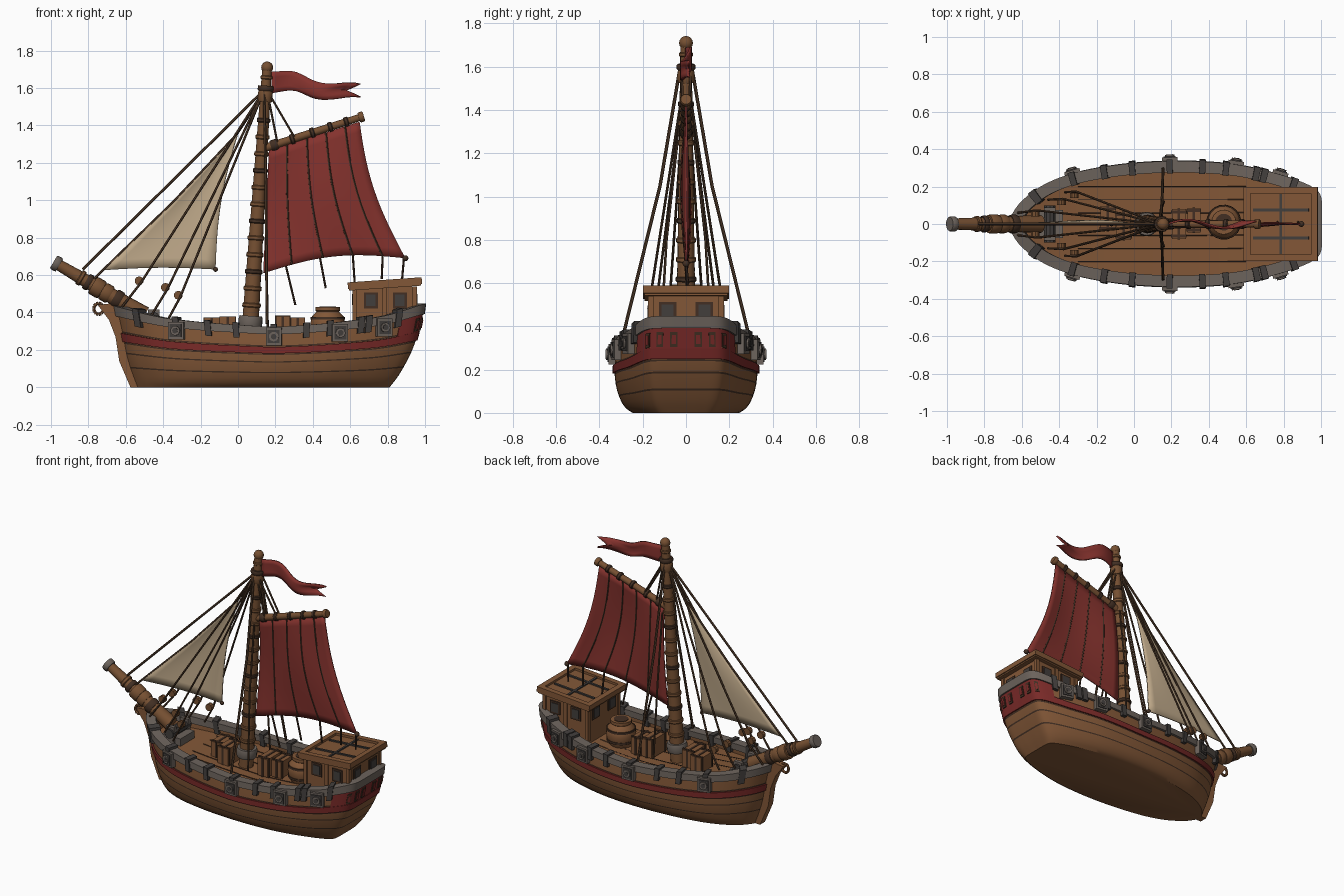
import bpy, bmesh, math
from mathutils import Vector, Matrix

if "Cube" in bpy.data.objects:
    bpy.data.objects.remove(bpy.data.objects["Cube"])

def mat(name, r, g, b):
    m = bpy.data.materials.new(name)
    lin = lambda c: ((c / 255 + 0.055) / 1.055) ** 2.4
    m.diffuse_color = (lin(r), lin(g), lin(b), 1)
    m.use_nodes = True
    m.node_tree.nodes["Principled BSDF"].inputs["Base Color"].default_value = m.diffuse_color
    return m

WOOD, DARK = mat("wood", 130, 87, 55), mat("dark_wood", 66, 47, 35)
SPAR, RED = mat("spar_wood", 118, 80, 50), mat("red_cloth", 132, 50, 45)
PAINT, CREAM = mat("red_paint", 122, 42, 40), mat("cream_cloth", 190, 168, 137)
GREY, IRON = mat("grey_trim", 108, 99, 92), mat("dark_iron", 66, 62, 60)
ROPE = mat("rope", 82, 60, 43)

def finish(name, bm, *mats, angle=35, solid=0):
    bmesh.ops.recalc_face_normals(bm, faces=bm.faces)
    me = bpy.data.meshes.new(name)
    bm.to_mesh(me)
    bm.free()
    for m in mats:
        me.materials.append(m)
    me.shade_smooth()
    me.set_sharp_from_angle(angle=math.radians(angle))
    ob = bpy.data.objects.new(name, me)
    bpy.context.collection.objects.link(ob)
    if solid:
        mod = ob.modifiers.new("thickness", 'SOLIDIFY')
        mod.thickness, mod.offset = solid, 0
    return ob

def interp(tab, x):
    """Smooth interpolation through (x, value) pairs."""
    x = min(max(x, tab[0][0]), tab[-1][0])
    n = len(tab)
    i = max(k for k in range(n - 1) if tab[k][0] <= x)
    slope = lambda a, b: (tab[b][1] - tab[a][1]) / (tab[b][0] - tab[a][0])
    m0, m1 = slope(max(i - 1, 0), i + 1), slope(i, min(i + 2, n - 1))
    h = tab[i + 1][0] - tab[i][0]
    s = (x - tab[i][0]) / h
    return ((2*s**3 - 3*s*s + 1) * tab[i][1] + (s**3 - 2*s*s + s) * h * m0
            + (3*s*s - 2*s**3) * tab[i + 1][1] + (s**3 - s*s) * h * m1)

def box(bm, c, size, rot=None, idx=0):
    M = Matrix.Translation(c) @ (rot or Matrix()) @ Matrix.Diagonal((*size, 1))
    r = bmesh.ops.create_cube(bm, size=1, matrix=M)
    for f in {f for v in r['verts'] for f in v.link_faces}:
        f.material_index = idx

def tube(bm, pts, radii, n=8, idx=0):
    """Round sweep along points; radii is a number or one value per point."""
    pts = [Vector(p) for p in pts]
    if not isinstance(radii, (list, tuple)):
        radii = [radii] * len(pts)
    d = (pts[-1] - pts[0]).normalized()
    a = d.cross(Vector((0.3, 1, 0.2))).normalized()
    b = d.cross(a)
    rings = [[bm.verts.new(p + r * (a * math.cos(k * math.tau / n) + b * math.sin(k * math.tau / n)))
              for k in range(n)] for p, r in zip(pts, radii)]
    fs = [bm.faces.new((A[k], A[(k + 1) % n], B[(k + 1) % n], B[k]))
          for A, B in zip(rings, rings[1:]) for k in range(n)]
    fs += [bm.faces.new(rings[0]), bm.faces.new(rings[-1])]
    for f in fs:
        f.material_index = idx

def ball(bm, c, r, idx=0):
    res = bmesh.ops.create_uvsphere(bm, u_segments=12, v_segments=8, radius=r, matrix=Matrix.Translation(c))
    for f in {f for v in res['verts'] for f in v.link_faces}:
        f.material_index = idx

# Hull shape: plan outline from bow to stern centre, sheer line, side section
PLAN = [(-.64, 0), (-.6, .075), (-.55, .13), (-.45, .2), (-.3, .258), (-.1, .297), (.1, .316), (.3, .32),
        (.5, .308), (.65, .283), (.8, .243), (.9, .207), (.96, .175), (.985, .14), (.99, .075), (.99, 0)]
TX = [(i, p[0]) for i, p in enumerate(PLAN)]
TW = [(i, p[1]) for i, p in enumerate(PLAN)]
SHEER = [(-.66, .43), (-.4, .365), (-.2, .34), (0, .325), (.2, .315), (.4, .325), (.6, .345), (.8, .375), (.99, .435)]
BOW = [(0, -.55), (.35, -.6), (.7, -.63), (1, -.66)]
STERN = [(0, .81), (.15, .86), (.45, .93), (.7, .965), (1, .99)]
SIDE = [(0, .77), (.07, .87), (.2, .95), (.4, 1.01), (.6, 1.03), (.8, 1.02), (1, 1)]
T = len(PLAN) - 1

def hull_pt(t, v, off=0, side=1):
    X = interp(TX, t)
    xb, xs = interp(BOW, v), interp(STERN, v)
    e = .05
    t0, t1 = max(t - e, 0), min(t + e, T)
    d = Vector((interp(TX, t1) - interp(TX, t0), interp(TW, t1) - interp(TW, t0))).normalized()
    x = xb + (X + .64) / 1.63 * (xs - xb) - d.y * off
    y = 0 if t <= 0 or t >= T else max(0, interp(TW, t) * interp(SIDE, v) + d.x * off)
    return Vector((x, side * y, v * interp(SHEER, X)))

def t_at(x):
    return next(k / 50 for k in range(50 * T) if interp(TX, k / 50) >= x)

STEPS = [i * T / 75 for i in range(76)]
LOOP = [(t, 1) for t in STEPS] + [(t, -1) for t in STEPS[-2:0:-1]]

def band(bm, sec, stations=LOOP, closed=True, idx=0):
    """Sweep a (height, offset) section around the hull."""
    rings = [[bm.verts.new(hull_pt(t, v, o, s)) for v, o in sec] for t, s in stations]
    m = len(sec)
    for A, B in zip(rings, rings[1:] + (rings[:1] if closed else [])):
        for k in range(m):
            bm.faces.new((A[k], A[(k + 1) % m], B[(k + 1) % m], B[k])).material_index = idx
    if not closed:
        bm.faces.new(rings[0]).material_index = idx
        bm.faces.new(rings[-1]).material_index = idx

def rect(v0, v1, o0, o1):
    return [(v0, o0), (v1, o0), (v1, o1), (v0, o1)]

def patch(bm, t0, t1, sec, idx=0, n=4):
    for s in (1, -1):
        band(bm, sec, [(t0 + (t1 - t0) * i / n, s) for i in range(n + 1)], False, idx)

# Hull with plank seams, bulwark and deck
bm = bmesh.new()
sec = [(v, 0) for v in (0, .04, .08, .15, .24, .26, .34, .42, .44, .53, .55, .57, .69, .71, .85, 1)]
sec += [(1, -.025), (.8, -.025)]
rings = [[bm.verts.new(hull_pt(t, v, o, s)) for v, o in sec] for t, s in LOOP]
N = len(rings)
for i in range(N):
    A, B = rings[i], rings[(i + 1) % N]
    for k in range(len(sec) - 1):
        bm.faces.new((A[k], B[k], B[k + 1], A[k + 1])).material_index = int(k in (4, 7, 10, 12))
bm.faces.new([r[0] for r in rings])
for k in (-1,):
    for i in range(1, 75):
        quad = [rings[i][k], rings[i + 1][k], rings[-i - 1][k], rings[-i][k]]
        bm.faces.new(list(dict.fromkeys(quad)))
    bm.faces.new((rings[0][k], rings[1][k], rings[-1][k]))
finish("hull", bm, WOOD, DARK)

# Deck plank seams
bm = bmesh.new()
for y in (-.2, -.13, -.06, .06, .13, .2):
    xs = [-.3 + i * .1 for i in range(10)]
    for a, b in zip(xs, xs[1:]):
        za, zb = (interp(SHEER, q) * .8 + .001 for q in (a, b))
        tube(bm, [(a, y, za), (b, y, zb)], .003, 4)
finish("deck_seams", bm, DARK)

# Red stripe and stern panel with small ports
bm = bmesh.new()
band(bm, rect(.575, .685, -.005, .009))
patch(bm, 10.7, T, rect(.68, .9, -.005, .006), n=20)
finish("red_stripe", bm, PAINT)
bm = bmesh.new()
for a, b in ((14.05, 14.5), (13.15, 13.6), (12.0, 12.5)):
    patch(bm, a, b, rect(.7, .86, 0, .011), 0)
    patch(bm, a + .1, b - .1, rect(.73, .83, 0, .014), 1)
finish("stern_ports", bm, DARK, PAINT)

# Cap rail with clamps
bm = bmesh.new()
band(bm, rect(.9, 1.03, -.045, .016))
finish("cap_rail", bm, GREY)
bm = bmesh.new()
for x in (-.52, -.32, -.15, 0, .2, .37, .5, .66, .7, .86):
    t = t_at(x)
    w = .016 / (interp(TX, t + .5) - interp(TX, t - .5))
    patch(bm, t - w, t + w, rect(.82, 1.07, -.05, .024))
finish("rail_clamps", bm, IRON)

# Square side ports with round muzzles
bm = bmesh.new()
for x in (-.32, .2, .55, .785):
    for s in (1, -1):
        t = t_at(x)
        p = hull_pt(t, .86, .012, s)
        d = hull_pt(t, .86, .1, s) - hull_pt(t, .86, 0, s)
        d.normalize()
        R = Matrix.Rotation(math.atan2(d.y, d.x), 4, 'Z')
        box(bm, p, (.04, .085, .095), R)
        box(bm, p + d * .018, (.016, .064, .07), R, 1)
        tube(bm, [p, p + d * .034], .026, 12, 0)
        tube(bm, [p, p + d * .036], .015, 12, 1)
finish("side_ports", bm, GREY, IRON)

# Stem post
bm = bmesh.new()
prof = [(-.75, .44), (-.69, .36), (-.655, .27), (-.635, .14), (-.575, 0), (-.5, 0), (-.55, .15), (-.58, .3), (-.58, .46)]
L, R = ([bm.verts.new((x, y, z)) for x, z in prof] for y in (-.026, .026))
bm.faces.new(L)
bm.faces.new(R)
for i in range(len(prof)):
    j = (i + 1) % len(prof)
    bm.faces.new((L[i], L[j], R[j], R[i]))
finish("stem_post", bm, WOOD)

def spar(name, a, b, r0, r1, rings, mats, n=14):
    """Tapered pole with collars given as (fraction, half length, extra radius, colour)."""
    a, b = Vector(a), Vector(b)
    d = (b - a).normalized()
    bm = bmesh.new()
    tube(bm, [a, a.lerp(b, .5), b], [r0, (r0 + r1) / 2, r1], n)
    for f, h, e, i in rings:
        c, r = a.lerp(b, f), r0 + (r1 - r0) * f + e
        tube(bm, [c - d * h, c - d * h * .6, c + d * h * .6, c + d * h], [r - .004, r, r, r - .004], n, i)
    return finish(name, bm, *mats)

# Bowsprit, mast and gaff
spar("bowsprit", (-.5, 0, .385), (-.985, 0, .67), .048, .029,
     [(.3, .022, .008, 1), (.42, .025, .01, 0), (.52, .03, .014, 0), (.62, .014, .009, 1),
      (.7, .012, .008, 0), (.97, .018, .012, 2)], (SPAR, DARK, GREY))
spar("mast", (.06, 0, .25), (.155, 0, 1.7), .046, .026,
     [(.07, .03, .02, 2)] + [(.13 + .062 * i, .012, .007, i % 3 // 2) for i in range(12)]
     + [(.9, .03, .012, 0), (.93, .014, .016, 1), (.97, .01, .006, 0)], (SPAR, DARK, GREY))
spar("gaff", (.13, 0, 1.275), (.665, 0, 1.447), .022, .019,
     [(.12, .02, .008, 1), (.3, .012, .007, 1), (.5, .012, .007, 1), (.68, .012, .007, 1),
      (.84, .012, .007, 1), (.99, .014, .009, 0)], (SPAR, DARK))
bm = bmesh.new()
ball(bm, (.156, 0, 1.71), .032)
finish("mast_ball", bm, SPAR)

# Sails as curved sheets between four edges
def sheet(name, fn, nu, nv, m, solid=.009):
    bm = bmesh.new()
    g = [[bm.verts.new(fn(i / nu, j / nv)) for j in range(nv + 1)] for i in range(nu + 1)]
    for i in range(nu):
        for j in range(nv):
            bm.faces.new((g[i][j], g[i + 1][j], g[i + 1][j + 1], g[i][j + 1]))
    return finish(name, bm, m, solid=solid, angle=60)

def main_pt(u, v):
    """u runs aft, v runs down from the gaff."""
    top = Vector((.165 + .485 * u, 0, 1.265 + .155 * u))
    foot = Vector((.135 + .76 * u, 0, .61 + .08 * u + .05 * math.sin(math.pi * u)))
    p = top.lerp(foot, v)
    p.x -= .045 * u * math.sin(math.pi * v)
    p.y = .02 * math.sin(math.pi * v) * math.cos(u * 5)
    return p

def jib_pt(u, v):
    head, tack, clew = Vector((0, 0, 1.36)), Vector((-.73, 0, .625)), Vector((-.12, 0, .63))
    p = head.lerp(tack.lerp(clew, u), max(v, .01))
    p.x += math.sin(math.pi * v) * (.02 - .05 * u)
    p.z += .012 * v * math.sin(math.pi * u)
    p.y = .018 * math.sin(math.pi * v) * math.sin(math.pi * u)
    return p

def flag_pt(u, v):
    z = interp([(0, 1.63), (.25, 1.635), (.5, 1.595), (.75, 1.58), (1, 1.582)], u)
    h = .057 - .022 * u
    k = abs(2 * v - 1)
    x = .18 + u * (.4 + .075 * k)
    return Vector((x, .022 * math.sin(u * 7), z + (1 - 2 * v) * h + .012 * u * math.sin(u * 9)))

sheet("main_sail", main_pt, 16, 14, RED)
sheet("jib_sail", jib_pt, 10, 14, CREAM)
sheet("pennant", flag_pt, 18, 4, RED, .01)

# Sail seams and foot lines
bm = bmesh.new()
for u in (.2, .42, .63, .84):
    pts = [main_pt(u, j / 10) for j in range(11)]
    for a, b in zip(pts, pts[1:]):
        tube(bm, [a, b], .0075, 6)
for u, dx, z in ((.16, .05, .44), (.4, .03, .53), (.63, .01, .56), (.84, -.005, .58), (.99, -.01, .58)):
    p = main_pt(u, 1)
    tube(bm, [p, (p.x + dx, .01, z)], .006, 6)
ball(bm, main_pt(1, 1), .016)
ball(bm, jib_pt(1, 1), .013)
finish("sail_lines", bm, DARK)

# Standing rigging with blocks
bm = bmesh.new()
top = (.14, 0, 1.59)
tube(bm, [top, (-.83, 0, .63)], .0075, 6)
tube(bm, [(.13, 0, 1.56), jib_pt(0, .01), jib_pt(0, .5), (-.77, 0, .58)], .0065, 6)
for s in (1, -1):
    tube(bm, [(.14, s * .03, 1.58), (.15, s * .12, 1.05), (.155, s * .295, .34)], .008, 6)
    for x, y, z, k in ((-.62, .06, .43, .88), (-.46, .13, .39, .88), (-.37, .17, .37, .9)):
        e = Vector((x, s * y, z))
        b = Vector(top).lerp(e, k)
        tube(bm, [top, b + Vector((.01, s * .02, -.01)), e], .0065, 6)
        tube(bm, [b - Vector((0, .014, 0)), b + Vector((0, .014, 0))], .024, 10, 1)
    tube(bm, [(.16, s * .02, 1.58), (.3, s * .015, 1.34)], .006, 6)
    tube(bm, [(.16, s * .02, 1.56), (.21, s * .015, 1.31)], .006, 6)
    tube(bm, [(.15, s * .04, 1.25), (.15, s * .09, .8), (.16, s * .12, .29)], .006, 6)
finish("rigging", bm, ROPE, SPAR)

# Bow ring below the bowsprit
bm = bmesh.new()
ring = [Vector((-.745 + .026 * math.cos(k * math.tau / 12), 0, .42 + .03 * math.sin(k * math.tau / 12))) for k in range(13)]
for a, b in zip(ring, ring[1:]):
    tube(bm, [a, b], .009, 6)
finish("bow_ring", bm, SPAR)

# Stern cabin with posts, windows and framed roof
bm = bmesh.new()
box(bm, (.785, 0, .41), (.33, .33, .26))
for x in (.625, .785, .945):
    for s in (1, -1):
        box(bm, (x, s * .163, .42), (.024, .024, .24))
for s in (1, -1):
    for x in (.71, .865):
        box(bm, (x, s * .166, .465), (.075, .012, .085), idx=1)
        box(bm, (x, s * .17, .465), (.05, .012, .06), idx=2)
    for x, d in ((.95, 1), (.62, -1)):
        box(bm, (x, s * .085, .47), (.012, .08, .085), idx=1)
        box(bm, (x + .004 * d, s * .085, .47), (.012, .055, .06), idx=2)
finish("cabin", bm, WOOD, DARK, IRON)
bm = bmesh.new()
tilt = Matrix.Rotation(math.radians(-4), 4, 'Y')
box(bm, (.785, 0, .545), (.385, .385, .03), tilt)
for s in (1, -1):
    box(bm, (.785, s * .18, .557), (.395, .036, .035), tilt)
    box(bm, (.785 + s * .18, 0, .557 + s * .0126), (.036, .395, .035), tilt)
    box(bm, (.785, s * .075, .562), (.3, .014, .012), tilt, 1)
box(bm, (.785, 0, .562), (.014, .32, .012), tilt, 1)
finish("cabin_roof", bm, WOOD, IRON)

# Deck cargo: strapped crates, barrel and bow windlass
bm = bmesh.new()
for x, y, w, d, h in ((-.14, .03, .08, .13, .11), (-.055, -.01, .08, .15, .115), (.24, 0, .075, .16, .12), (.32, .02, .07, .13, .11)):
    box(bm, (x, y, .26 + h / 2), (w, d, h))
    for s in (1, -1):
        box(bm, (x, y + s * d * .4, .26 + h / 2), (w + .008, .014, h + .008), idx=1)
    box(bm, (x, y, .26 + h / 2), (.014, d + .008, h + .006), idx=1)
finish("crates", bm, WOOD, DARK)
bm = bmesh.new()
tube(bm, [(.48, .01, z) for z in (.25, .29, .34, .38, .405, .41, .43, .43)], [.065, .085, .094, .085, .06, .066, .066, .05], 18)
for z, r in ((.3, .092), (.37, .092)):
    tube(bm, [(.48, .01, z - .007), (.48, .01, z + .007)], r, 18, 1)
tube(bm, [(.48, .01, .42), (.48, .01, .433)], .045, 18, 1)
finish("barrel", bm, WOOD, DARK)
bm = bmesh.new()
box(bm, (-.45, 0, .32), (.14, .15, .05))
tube(bm, [(-.45, -.1, .37), (-.45, .1, .37)], .032, 10, 1)
for s in (1, -1):
    box(bm, (-.45, s * .075, .36), (.06, .025, .11))
finish("windlass", bm, GREY, IRON)
